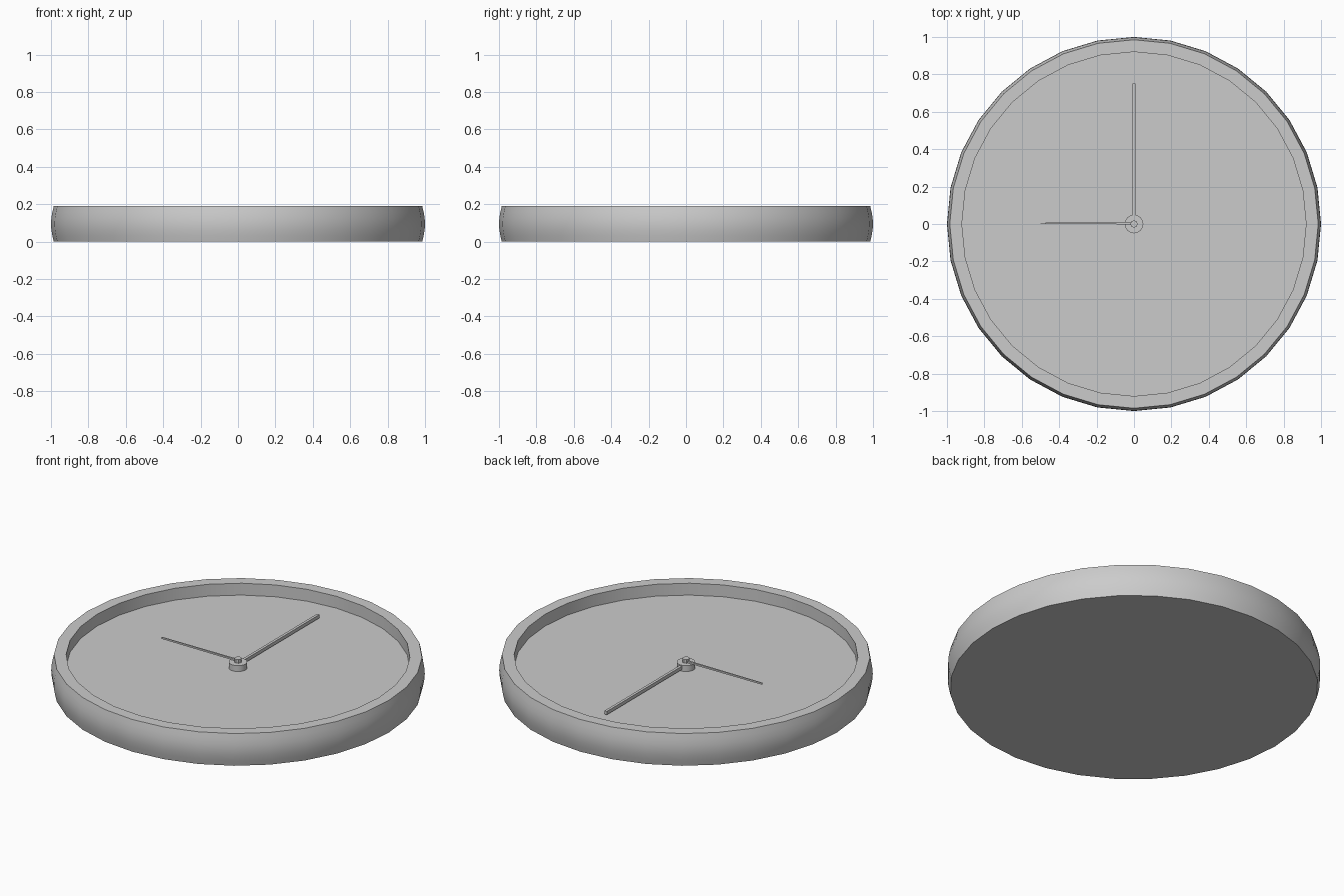
import bpy
import bmesh
import math

cube = bpy.data.objects.get("Cube")
if cube:
    bpy.data.objects.remove(cube)

# Single grey finish
grey = bpy.data.materials.new("grey")
grey.use_nodes = True
colour = (0.6, 0.6, 0.6, 1)
grey.diffuse_color = colour
grey.node_tree.nodes["Principled BSDF"].inputs["Base Color"].default_value = colour

HEIGHT, FLOOR = 0.19, 0.12


def finish(name, bm):
    bmesh.ops.recalc_face_normals(bm, faces=bm.faces)
    mesh = bpy.data.meshes.new(name)
    bm.to_mesh(mesh)
    bm.free()
    mesh.materials.append(grey)
    obj = bpy.data.objects.new(name, mesh)
    bpy.context.collection.objects.link(obj)
    bpy.ops.object.select_all(action="DESELECT")
    obj.select_set(True)
    bpy.context.view_layer.objects.active = obj
    bpy.ops.object.shade_smooth_by_angle(angle=math.radians(35))
    return obj


def lathe(name, profile, sides):
    """Revolve (radius, z) points around z and cap both ends."""
    bm = bmesh.new()
    rings = []
    for r, z in profile:
        angles = [math.tau * i / sides for i in range(sides)]
        rings.append([bm.verts.new((r * math.cos(a), r * math.sin(a), z)) for a in angles])
    for low, high in zip(rings, rings[1:]):
        for i in range(sides):
            j = (i + 1) % sides
            bm.faces.new((low[i], low[j], high[j], high[i]))
    bm.faces.new(rings[0])
    bm.faces.new(rings[-1])
    return finish(name, bm)


def hand(name, length, root_width, tip_width, z0, z1, angle):
    """Tapered bar from the centre along +y, turned by angle."""
    bm = bmesh.new()
    outline = [(-root_width / 2, 0), (root_width / 2, 0),
               (tip_width / 2, length), (-tip_width / 2, length)]
    base = bm.faces.new([bm.verts.new((x, y, z0)) for x, y in outline])
    top = bmesh.ops.extrude_face_region(bm, geom=[base])["geom"]
    verts = [v for v in top if isinstance(v, bmesh.types.BMVert)]
    bmesh.ops.translate(bm, verts=verts, vec=(0, 0, z1 - z0))
    obj = finish(name, bm)
    obj.rotation_euler.z = angle
    return obj


# Case: gently bulging side wall, flat rim and recessed dial
STEPS = 6
side = [(0.985 + 0.015 * math.sin(math.pi * i / STEPS), HEIGHT * i / STEPS)
        for i in range(STEPS + 1)]
lathe("clock_case", side + [(0.92, HEIGHT), (0.92, FLOOR)], 32)

# Central hub and pin
lathe("hub", [(0.05, FLOOR), (0.05, 0.155)], 16)
lathe("pin", [(0.02, 0.155), (0.02, 0.177)], 8)

# Hands
hand("minute_hand", 0.75, 0.016, 0.016, 0.13, 0.15, 0)
hour = hand("hour_hand", 0.5, 0.012, 0.005, 0.156, 0.166, math.pi / 2)
hour.location.y = 0.004
